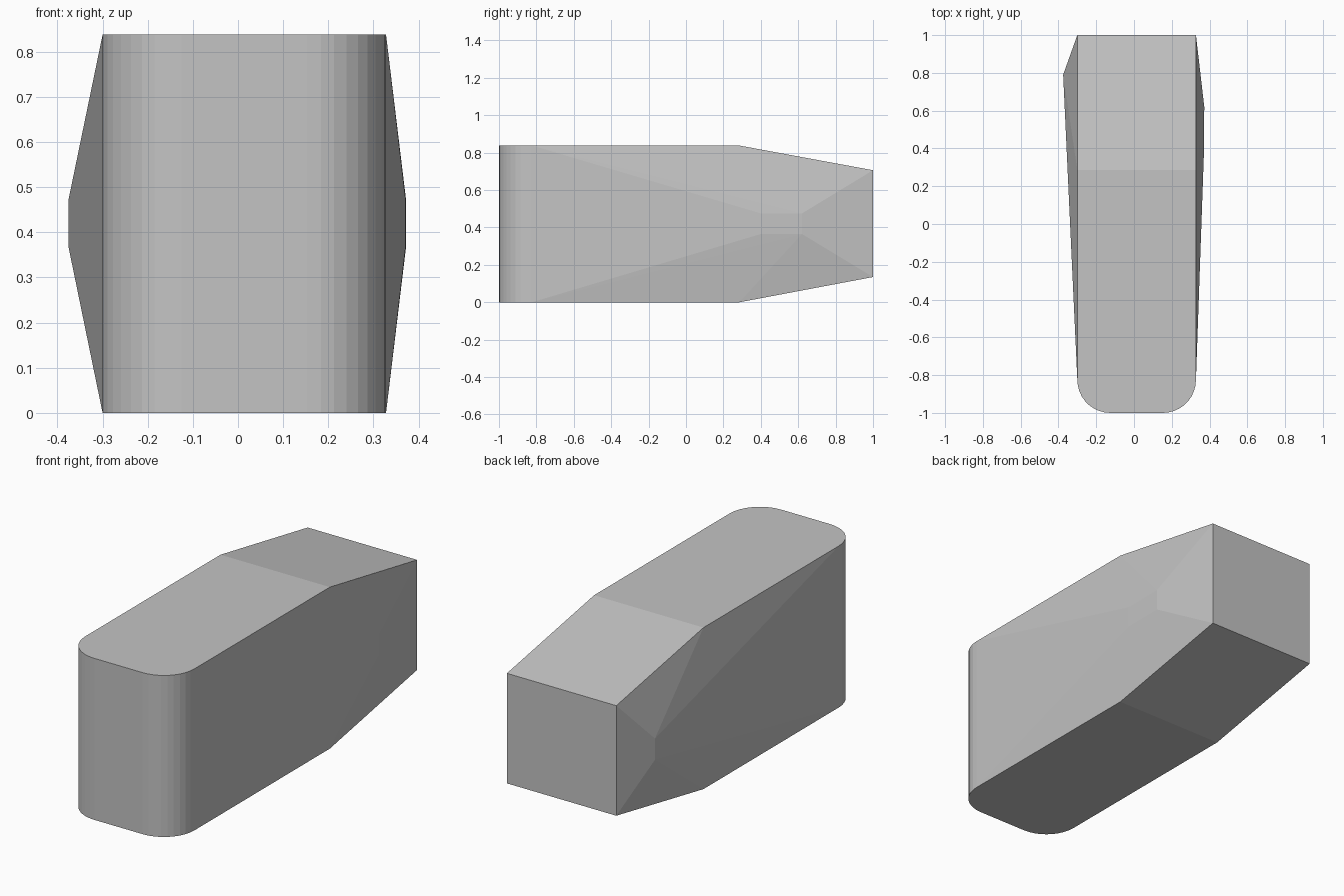
import bpy
import bmesh
from math import cos, sin, pi

cube = bpy.data.objects.get("Cube")
if cube:
    bpy.data.objects.remove(cube, do_unlink=True)

# One plain grey finish
GREY = (0.55, 0.55, 0.55, 1)
grey = bpy.data.materials.new("light grey")
grey.use_nodes = True
grey.diffuse_color = GREY
grey.node_tree.nodes["Principled BSDF"].inputs["Base Color"].default_value = GREY

LEFT, RIGHT = -0.30, 0.328
HEIGHT = 0.838
RADIUS = 0.175
STEPS = 9
points = []

# Rounded front corners, running the full height
for x, side in ((LEFT, -1), (RIGHT, 1)):
    for i in range(STEPS + 1):
        a = i / STEPS * pi / 2
        px = x - side * RADIUS * (1 - cos(a))
        py = -1 + RADIUS * (1 - sin(a))
        points += [(px, py, z) for z in (0, HEIGHT)]

# Shoulder where the taper begins, and the shorter back end
for x in (LEFT, RIGHT):
    points += [(x, 0.285, z) for z in (0, HEIGHT)]
    points += [(x, 1, z) for z in (0.135, 0.706)]

# Bulged sides: one ridge on one side, a small flat pad on the other
for x, y in ((-0.375, 0.79), (0.371, 0.40), (0.372, 0.62)):
    points += [(x, y, z) for z in (0.365, 0.475)]

# Skin the points as one faceted convex body
bm = bmesh.new()
for p in points:
    bm.verts.new(p)
hull = bmesh.ops.convex_hull(bm, input=bm.verts)
spare = {g for g in hull["geom_interior"] + hull["geom_unused"]
         if isinstance(g, bmesh.types.BMVert)}
bmesh.ops.delete(bm, geom=list(spare), context="VERTS")
bmesh.ops.dissolve_limit(bm, angle_limit=0.002, verts=bm.verts, edges=bm.edges)
bmesh.ops.recalc_face_normals(bm, faces=bm.faces)

mesh = bpy.data.meshes.new("tapered_body")
bm.to_mesh(mesh)
bm.free()
mesh.materials.append(grey)
body = bpy.data.objects.new("tapered_body", mesh)
bpy.context.collection.objects.link(body)
